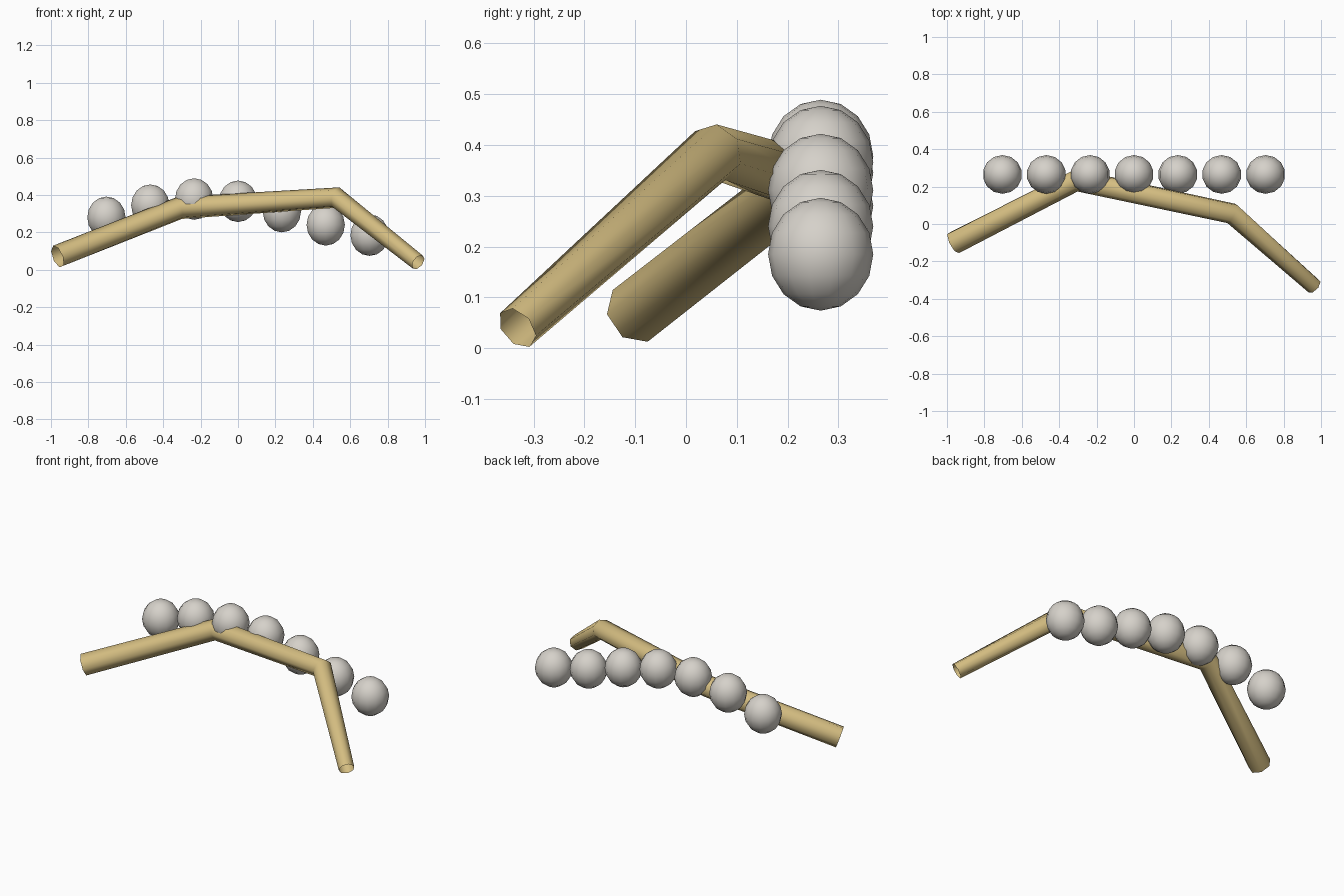
import bpy, bmesh
from math import cos, sin, tau, radians
from mathutils import Vector, Matrix

cube = bpy.data.objects.get("Cube")
if cube:
    bpy.data.objects.remove(cube, do_unlink=True)


def material(name, color):
    mat = bpy.data.materials.new(name)
    mat.use_nodes = True
    mat.diffuse_color = color
    bsdf = next(n for n in mat.node_tree.nodes if n.type == 'BSDF_PRINCIPLED')
    bsdf.inputs["Base Color"].default_value = color
    return mat


def add_object(name, bm, mat):
    for face in bm.faces:
        face.smooth = True
    mesh = bpy.data.meshes.new(name)
    bm.to_mesh(mesh)
    bm.free()
    mesh.materials.append(mat)
    obj = bpy.data.objects.new(name, mesh)
    bpy.context.collection.objects.link(obj)
    return obj


tan = material("warm tan", (0.66, 0.51, 0.22, 1))
grey = material("pale grey", (0.67, 0.64, 0.59, 1))

# Bent tapering tube, open at both ends
SIDES = 7
path = [Vector(p) for p in ((-0.965, -0.1, 0.07), (-0.31, 0.235, 0.33),
                            (0.525, 0.057, 0.385), (0.963, -0.332, 0.04))]
radii = (0.063, 0.062, 0.058, 0.045)
bm = bmesh.new()
rings = []
for i, (point, radius) in enumerate(zip(path, radii)):
    tangent = Vector()
    if i > 0:
        tangent += (point - path[i - 1]).normalized()
    if i < len(path) - 1:
        tangent += (path[i + 1] - point).normalized()
    tangent.normalize()
    side = tangent.cross(Vector((0, 0, 1))).normalized()
    up = side.cross(tangent)
    angles = [tau * k / SIDES - radians(10) for k in range(SIDES)]
    rings.append([bm.verts.new(point + radius * (up * cos(a) + side * sin(a)))
                  for a in angles])
for a, b in zip(rings, rings[1:]):
    for k in range(SIDES):
        n = (k + 1) % SIDES
        bm.faces.new((a[k], a[n], b[n], b[k]))
bmesh.ops.recalc_face_normals(bm, faces=bm.faces)
add_object("bent_tube", bm, tan)

# Arched row of balls behind the tube
heights = (0.28, 0.345, 0.378, 0.366, 0.311, 0.24, 0.185)
for i, z in enumerate(heights):
    bm = bmesh.new()
    bmesh.ops.create_uvsphere(bm, u_segments=14, v_segments=8, radius=1)
    bmesh.ops.scale(bm, vec=(0.105, 0.1035, 0.111), verts=bm.verts)
    ball = add_object(f"ball_{i + 1}", bm, grey)
    ball.location = ((i - 3) * 0.2345, 0.265, z)
